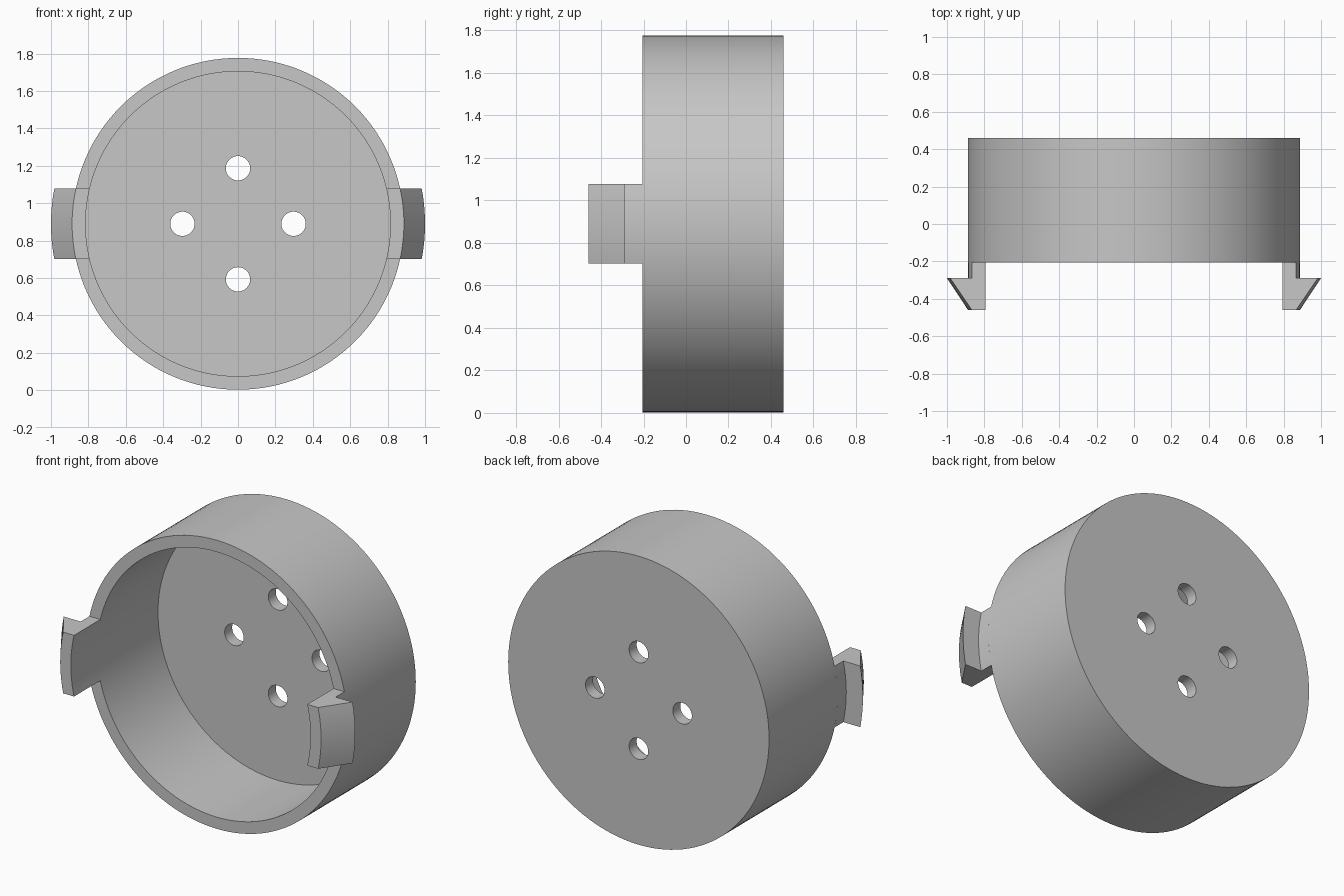
import bpy, bmesh, math

cube = bpy.data.objects.get("Cube")
if cube:
    bpy.data.objects.remove(cube, do_unlink=True)

CZ = 0.89                      # height of the cup axis
R_OUT, R_IN, R_TIP = 0.887, 0.815, 1.0
FRONT, BACK, FLOOR = -0.205, 0.46, 0.073
HALF = 0.188                   # half height of a clip

grey = bpy.data.materials.new("plain grey")
grey.use_nodes = True
colour = (0.57, 0.57, 0.57, 1)
grey.diffuse_color = colour
grey.node_tree.nodes["Principled BSDF"].inputs["Base Color"].default_value = colour


def cylinder(name, r, y0, y1, x=0, z=CZ, sides=128):
    bpy.ops.mesh.primitive_cylinder_add(
        vertices=sides, radius=r, depth=y1 - y0,
        location=(x, (y0 + y1) / 2, z), rotation=(math.pi / 2, 0, 0))
    ob = bpy.context.object
    ob.name = name
    return ob


def select(ob):
    bpy.ops.object.select_all(action='DESELECT')
    ob.select_set(True)
    bpy.context.view_layer.objects.active = ob


def cut(ob, cutter):
    cutter.hide_render = True
    mod = ob.modifiers.new("cut", 'BOOLEAN')
    mod.operation, mod.solver, mod.object = 'DIFFERENCE', 'EXACT', cutter
    select(ob)
    bpy.ops.object.modifier_apply(modifier=mod.name)
    bpy.data.objects.remove(cutter, do_unlink=True)


def finish(ob):
    ob.data.materials.clear()
    ob.data.materials.append(grey)
    select(ob)
    bpy.ops.object.shade_smooth_by_angle(angle=math.radians(30))


# Round cup, open at the front, with four holes through its floor
cup = cylinder("round_cup", R_OUT, FRONT, BACK)
cut(cup, cylinder("cavity_cutter", R_IN, FRONT - 0.2, BACK - FLOOR))
for i in range(4):
    a = i * math.pi / 2
    cut(cup, cylinder("hole_cutter", 0.065, 0.2, 0.7,
                      0.297 * math.cos(a), CZ + 0.297 * math.sin(a), 48))
finish(cup)

# Barbed snap clips: (radius, y) section following the cup's curve
SECTION = [(R_IN, FRONT), (R_OUT, FRONT), (R_OUT, -0.29),
           (R_TIP, -0.29), (R_OUT, -0.46), (R_IN, -0.46)]


def clip(name, side, steps=12):
    bm = bmesh.new()
    rows = []
    for k in range(steps + 1):
        z = HALF * (2 * k / steps - 1)
        rows.append([bm.verts.new((side * math.sqrt(r * r - z * z), y, CZ + z))
                     for r, y in SECTION])
    n = len(SECTION)
    for a, b in zip(rows, rows[1:]):
        for j in range(n):
            m = (j + 1) % n
            bm.faces.new((a[j], a[m], b[m], b[j]))
    bm.faces.new(rows[0])
    bm.faces.new(rows[-1])
    bmesh.ops.recalc_face_normals(bm, faces=bm.faces[:])
    mesh = bpy.data.meshes.new(name)
    bm.to_mesh(mesh)
    bm.free()
    ob = bpy.data.objects.new(name, mesh)
    bpy.context.collection.objects.link(ob)
    finish(ob)


clip("left_snap_clip", 1)
clip("right_snap_clip", -1)
